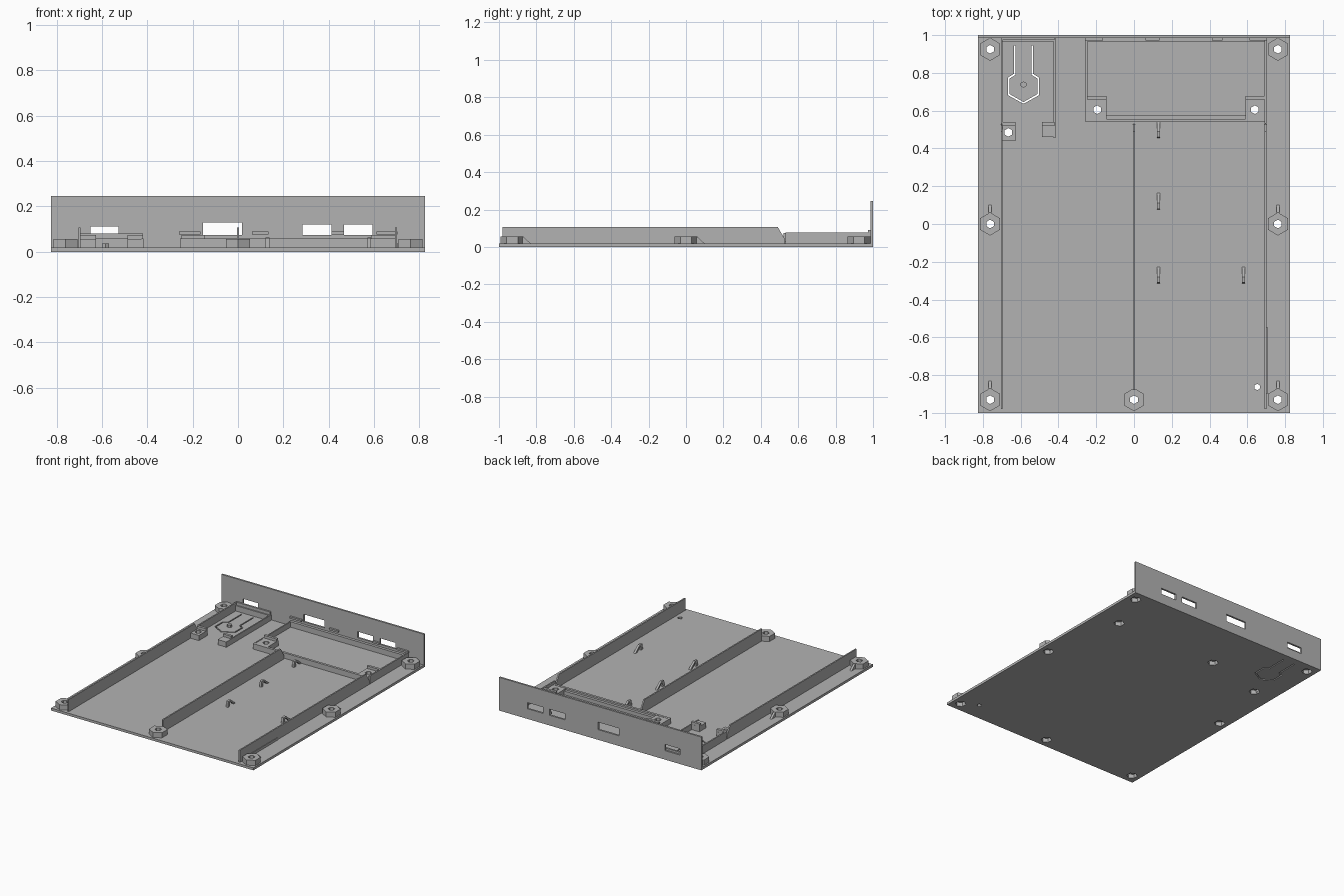
import bpy, bmesh, math

if "Cube" in bpy.data.objects:
    bpy.data.objects.remove(bpy.data.objects["Cube"])

grey = bpy.data.materials.new("plain grey")
grey.use_nodes = True
grey.diffuse_color = (0.45, 0.45, 0.45, 1)
grey.node_tree.nodes["Principled BSDF"].inputs["Base Color"].default_value = (0.45, 0.45, 0.45, 1)

FLOOR = 0.018
SUNK = 0.012    # parts start inside the plate


def prism(bm, pts, lo, hi, axis="z"):
    """Extrude a 2D outline along z (xy outline) or x (yz outline)."""
    def place(p, t):
        return (p[0], p[1], t) if axis == "z" else (t, p[0], p[1])
    a = [bm.verts.new(place(p, lo)) for p in pts]
    b = [bm.verts.new(place(p, hi)) for p in pts]
    bm.faces.new(a[::-1])
    bm.faces.new(b)
    for i in range(len(pts)):
        j = (i + 1) % len(pts)
        bm.faces.new((a[i], a[j], b[j], b[i]))


def box(bm, x0, x1, y0, y1, z0, z1):
    prism(bm, [(x0, y0), (x1, y0), (x1, y1), (x0, y1)], z0, z1)


def hexagon(x, y, r):
    return [(x + r * math.cos(math.radians(30 + 60 * i)),
             y + r * math.sin(math.radians(30 + 60 * i))) for i in range(6)]


def make(name, build):
    bm = bmesh.new()
    build(bm)
    bmesh.ops.recalc_face_normals(bm, faces=bm.faces)
    mesh = bpy.data.meshes.new(name)
    bm.to_mesh(mesh)
    bm.free()
    mesh.materials.append(grey)
    obj = bpy.data.objects.new(name, mesh)
    bpy.context.collection.objects.link(obj)
    return obj


def cut(obj, *cutters):
    bpy.context.view_layer.objects.active = obj
    for c in cutters:
        m = obj.modifiers.new("cut", "BOOLEAN")
        m.object, m.operation, m.solver = c, "DIFFERENCE", "EXACT"
        bpy.ops.object.modifier_apply(modifier=m.name)


# Screw positions
bosses = [(s * 0.762, y) for s in (-1, 1) for y in (-0.93, 0, 0.925)] + [(0, -0.93)]
block_holes = [(-0.195, 0.605), (0.64, 0.605), (-0.665, 0.485)]
screws = bosses + block_holes


# Cutters: nut pockets underneath, screw holes and the flexible button slit
def pockets(bm):
    for x, y in screws:
        prism(bm, hexagon(x, y, 0.037), -0.05, 0.03)


def holes(bm):
    for x, y in screws:
        prism(bm, hexagon(x, y, 0.023), -0.06, 0.3)
    prism(bm, hexagon(0.652, -0.863, 0.017), -0.06, 0.3)


def slit(bm):
    cx = -0.585
    outer = [(0.051, 0.945), (0.051, 0.795), (0.083, 0.775), (0.083, 0.682), (0, 0.636)]
    inner = [(0.043, 0.945), (0.043, 0.789), (0.074, 0.770), (0.074, 0.688), (0, 0.646)]

    def whole(half):
        return [(cx - x, y) for x, y in half] + [(cx + x, y) for x, y in half[-2::-1]]
    prism(bm, whole(outer) + whole(inner)[::-1], -0.06, 0.2)


def ports(bm):
    for x0, x1, z0, z1 in ((-0.65, -0.527, 0.066, 0.112), (-0.155, 0.017, 0.075, 0.13),
                           (0.285, 0.412, 0.075, 0.12), (0.467, 0.594, 0.075, 0.12)):
        box(bm, x0, x1, 0.9, 1.1, z0, z1)


pocket_cut, hole_cut = make("pocket_cutter", pockets), make("hole_cutter", holes)
slit_cut, port_cut = make("slit_cutter", slit), make("port_cutter", ports)
cutters = (pocket_cut, hole_cut, slit_cut, port_cut)

# Base plate and rear panel
plate = make("base_plate", lambda bm: box(bm, -0.825, 0.825, -1, 0.995, 0, FLOOR))
cut(plate, pocket_cut, hole_cut, slit_cut)
panel = make("rear_panel", lambda bm: box(bm, -0.825, 0.825, 0.986, 1, 0, 0.245))
cut(panel, port_cut)

# Hexagonal screw bosses
for x, y in bosses:
    boss = make("screw_boss", lambda bm: prism(bm, hexagon(x, y, 0.061), SUNK, 0.056))
    cut(boss, pocket_cut, hole_cut)


# Gussets behind the side bosses
def gussets(bm):
    for x, y in bosses:
        if x and y < 0.5:
            prism(bm, [(y + 0.04, SUNK), (y + 0.04, 0.054), (y + 0.06, 0.054),
                       (y + 0.1, FLOOR), (y + 0.1, SUNK)], x - 0.008, x + 0.008, "x")


make("boss_gussets", gussets)


# Long guide rails with a sloped rear end
def rail(bm, x, front):
    prism(bm, [(front, SUNK), (front, 0.107), (0.49, 0.107), (0.53, 0.04), (0.53, SUNK)],
          x - 0.005, x + 0.005, "x")


for name, x, front in (("left_rail", 0.697, -0.98), ("right_rail", -0.7, -0.98),
                       ("middle_rail", 0, -0.88)):
    make(name, lambda bm: rail(bm, x, front))
make("left_rail_rib", lambda bm: box(bm, 0.70, 0.706, -0.9, -0.545, SUNK, 0.036))


# Walls around the wide rear tray
def wide_tray(bm):
    box(bm, -0.256, -0.247, 0.54, 0.987, SUNK, 0.058)
    box(bm, 0.692, 0.702, 0.533, 0.987, SUNK, 0.077)
    box(bm, -0.254, 0.70, 0.539, 0.557, SUNK, 0.058)
    box(bm, -0.15, 0.595, 0.556, 0.577, SUNK, 0.045)
    box(bm, -0.25, 0.695, 0.966, 0.988, SUNK, 0.058)


make("wide_tray_walls", wide_tray)


# Walls around the small rear tray
def small_tray(bm):
    box(bm, -0.705, -0.695, 0.533, 0.987, SUNK, 0.077)
    box(bm, -0.425, -0.416, 0.456, 0.987, SUNK, 0.058)
    box(bm, -0.70, -0.42, 0.965, 0.988, SUNK, 0.058)
    box(bm, -0.70, -0.42, 0.974, 0.988, 0.055, 0.08)


make("small_tray_walls", small_tray)


# Mounting blocks, each with a raised lip at its rear edge
def block(name, x0, x1, y0, y1):
    obj = make(name, lambda bm: box(bm, x0, x1, y0, y1, SUNK, 0.056))
    cut(obj, pocket_cut, hole_cut)
    make(name + "_lip", lambda bm: box(bm, x0, x1, y1 - 0.02, y1 - 0.001, 0.05, 0.075))


block("wide_tray_right_block", -0.25, -0.146, 0.545, 0.678)
block("wide_tray_left_block", 0.59, 0.696, 0.545, 0.678)
block("small_tray_right_block", -0.70, -0.627, 0.44, 0.54)
block("small_tray_left_block", -0.487, -0.42, 0.46, 0.54)


# Retaining tabs on the rear panel
def tabs(bm):
    for x0, x1 in ((-0.26, -0.165), (0.062, 0.135), (0.412, 0.468), (0.612, 0.705)):
        box(bm, x0, x1, 0.972, 0.988, 0.077, 0.09)


make("panel_tabs", tabs)

# Button pin on the flexible tongue
make("button_pin", lambda bm: prism(bm, hexagon(-0.585, 0.738, 0.017), SUNK, 0.036))


# Arched cable clips
def clips(bm):
    for x, y in ((0.13, 0.505), (0.13, 0.125), (0.13, -0.265), (0.58, -0.265)):
        prism(bm, [(y - 0.05, SUNK), (y - 0.045, 0.06), (y - 0.015, 0.062), (y + 0.045, SUNK),
                   (y + 0.025, SUNK), (y - 0.015, 0.047), (y - 0.027, 0.047), (y - 0.03, SUNK)],
              x - 0.008, x + 0.008, "x")


make("cable_clips", clips)

for c in cutters:
    bpy.data.objects.remove(c)
